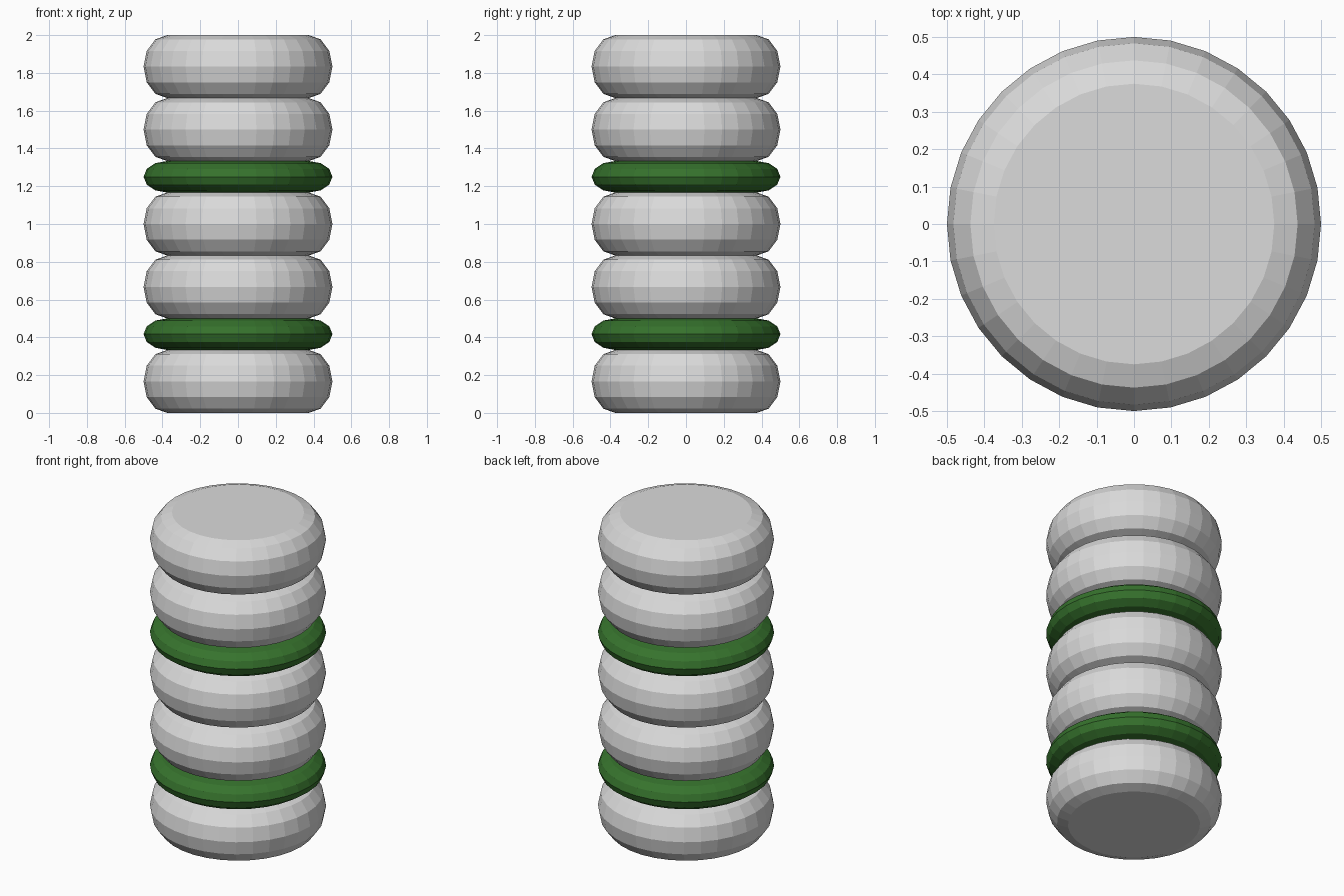
import bpy, math

if "Cube" in bpy.data.objects:
    bpy.data.objects.remove(bpy.data.objects["Cube"])

def material(name, color):
    m = bpy.data.materials.new(name)
    m.diffuse_color = (*color, 1)
    m.use_nodes = True
    m.node_tree.nodes["Principled BSDF"].inputs["Base Color"].default_value = m.diffuse_color
    return m

GREY = material("light grey", (0.71, 0.71, 0.71))
GREEN = material("dark green", (0.037, 0.17, 0.026))
SIDES, STEPS = 32, 3

def rounded_disc(name, z0, height, mat):
    """Disc with an elliptical rim, spun from a short profile."""
    half = height / 2
    verts, faces = [], []
    rings = 2 * STEPS + 1
    for i in range(rings):
        a = math.radians(-90 + 90 * i / STEPS)
        r = 0.375 + 0.125 * math.cos(a)
        z = z0 + half + half * math.sin(a)
        for k in range(SIDES):
            t = 2 * math.pi * k / SIDES
            verts.append((r * math.cos(t), r * math.sin(t), z))
    for i in range(rings - 1):
        for k in range(SIDES):
            n = (k + 1) % SIDES
            a, b = i * SIDES, (i + 1) * SIDES
            faces.append((a + k, a + n, b + n, b + k))
    faces.append(tuple(reversed(range(SIDES))))
    faces.append(tuple(range((rings - 1) * SIDES, rings * SIDES)))
    mesh = bpy.data.meshes.new(name)
    mesh.from_pydata(verts, [], faces)
    mesh.materials.append(mat)
    bpy.context.collection.objects.link(bpy.data.objects.new(name, mesh))

# Stack from the ground up: thick grey discs with two thin green bands
z = 0.0
for i, kind in enumerate(["grey", "green", "grey", "grey", "green", "grey", "grey"]):
    thick = kind == "grey"
    h = 1 / 3 if thick else 1 / 6
    rounded_disc(f"{'thick_disc' if thick else 'green_band'}_{i + 1}", z, h, GREY if thick else GREEN)
    z += h
